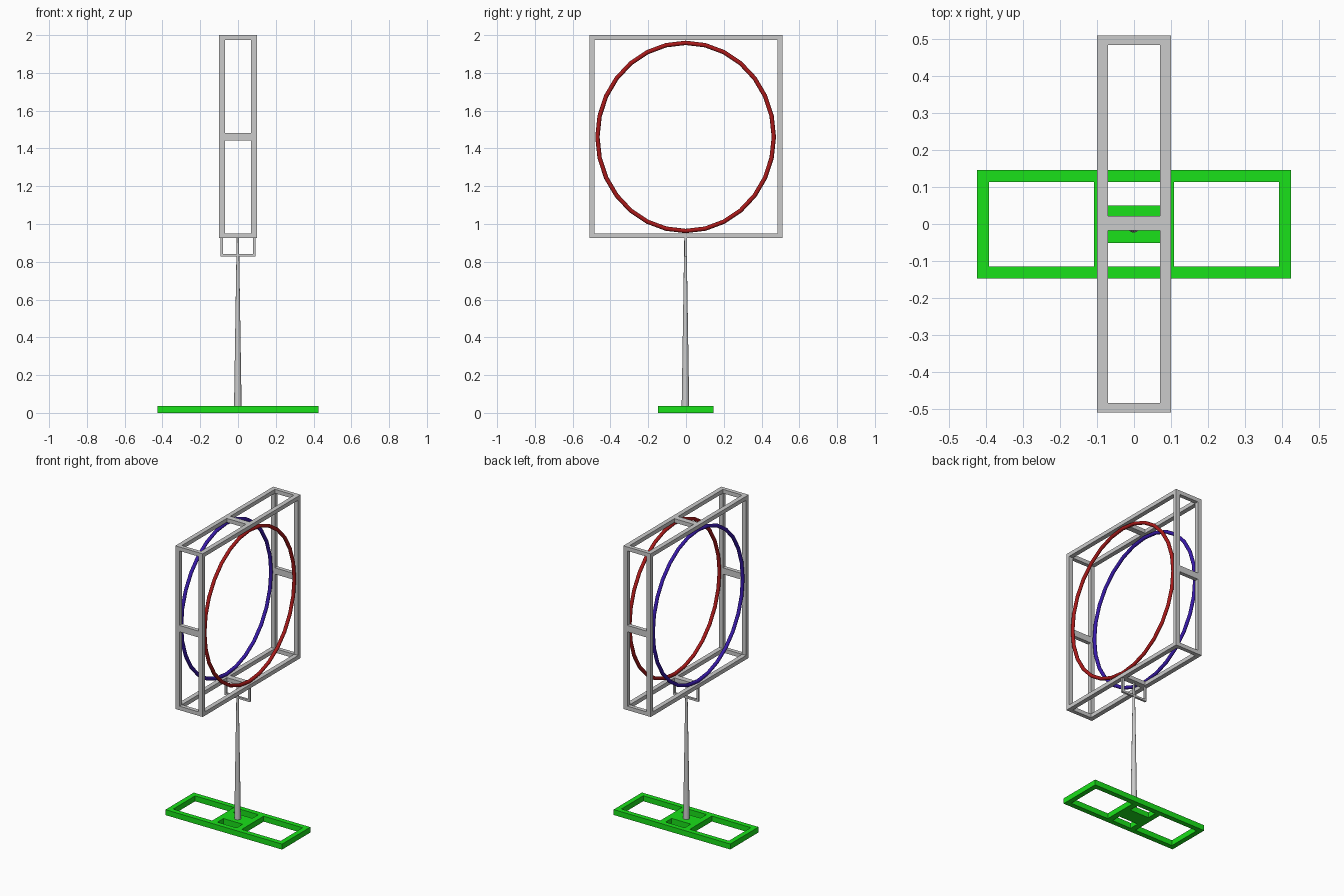
import bpy, bmesh, math
from mathutils import Matrix, Vector

if "Cube" in bpy.data.objects:
    bpy.data.objects.remove(bpy.data.objects["Cube"])


def material(name, rgb):
    m = bpy.data.materials.new(name)
    m.diffuse_color = (*rgb, 1)
    m.use_nodes = True
    m.node_tree.nodes["Principled BSDF"].inputs["Base Color"].default_value = m.diffuse_color
    return m


def finish(name, bm, mat=None):
    bmesh.ops.recalc_face_normals(bm, faces=bm.faces)
    me = bpy.data.meshes.new(name)
    bm.to_mesh(me)
    bm.free()
    ob = bpy.data.objects.new(name, me)
    bpy.context.collection.objects.link(ob)
    if mat:
        me.materials.append(mat)
    return ob


def box(bm, x, y, z):
    lo, hi = Vector((x[0], y[0], z[0])), Vector((x[1], y[1], z[1]))
    mtx = Matrix.Translation((lo + hi) / 2) @ Matrix.Diagonal((*(hi - lo), 1))
    bmesh.ops.create_cube(bm, size=1, matrix=mtx)


def span(c, h):
    return (c - h, c + h)


green = material("green", (0.01, 0.75, 0.01))
red = material("red", (0.4, 0.01, 0.01))
blue = material("blue", (0.04, 0.01, 0.4))

# Base: one plate with two large windows and two small slots
xs = [-0.425, -0.392, -0.108, -0.07, 0.07, 0.108, 0.392, 0.425]
ys = [-0.148, -0.115, -0.052, 0.05, 0.113, 0.146]
holes = {(i, j) for i in (1, 5) for j in (1, 2, 3)} | {(3, 1), (3, 3)}
bm = bmesh.new()
grid = [[bm.verts.new((x, y, 0)) for y in ys] for x in xs]
for i in range(len(xs) - 1):
    for j in range(len(ys) - 1):
        if (i, j) not in holes:
            bm.faces.new((grid[i][j], grid[i + 1][j], grid[i + 1][j + 1], grid[i][j + 1]))
ext = bmesh.ops.extrude_face_region(bm, geom=bm.faces[:], use_keep_orig=True)
bmesh.ops.translate(bm, vec=(0, 0, 0.036),
                    verts=[v for v in ext["geom"] if isinstance(v, bmesh.types.BMVert)])
finish("base", bm, green)

# Tapered pole
bm = bmesh.new()
bmesh.ops.create_cone(bm, cap_ends=True, segments=16, radius1=0.02, radius2=0.006,
                      depth=0.895, matrix=Matrix.Translation((-0.001, -0.003, 0.0355 + 0.4475)))
pole = finish("pole", bm)
for p in pole.data.polygons:
    p.use_smooth = len(p.vertices) == 4

# U-shaped bracket holding the frame
bm = bmesh.new()
box(bm, (-0.093, 0.093), span(-0.002, 0.007), (0.829, 0.842))
for s in (-1, 1):
    box(bm, span(s * 0.0865, 0.0065), span(-0.002, 0.007), (0.842, 0.928))
finish("bracket", bm)

# Open box frame of square bars
W, D, Z0, Z1, T, TX = 0.1, 0.51, 0.925, 2.0, 0.026, 0.03
bm = bmesh.new()
gap = (-W + TX, W - TX)
rails = [(Z0, Z0 + T), (Z1 - T, Z1)]
posts = [(-D, -D + T), (D - T, D)]
for x in ((-W, -W + TX), (W - TX, W)):
    for z in rails:
        box(bm, x, (-D, D), z)
    for y in posts:
        box(bm, x, y, (Z0 + T, Z1 - T))
# spacers at the corners and halfway along every side
for y in posts + [span(0.002, 0.019)]:
    for z in rails:
        box(bm, gap, y, z)
for y in posts:
    box(bm, gap, y, span(1.462, 0.021))
finish("frame", bm)

# Two upright coil rings, 28 sided
N, M, R = 28, 10, 0.0115
for name, x0, mat in (("red_ring", 0.085, red), ("blue_ring", -0.085, blue)):
    bm = bmesh.new()
    loops = []
    for i in range(N):
        a = 2 * math.pi * i / N
        loop = []
        for j in range(M):
            b = 2 * math.pi * j / M
            loop.append(bm.verts.new((x0 + R * math.sin(b),
                                      -0.002 + (0.467 + R * math.cos(b)) * math.sin(a),
                                      1.461 + (0.498 + R * math.cos(b)) * math.cos(a))))
        loops.append(loop)
    for i in range(N):
        p, q = loops[i], loops[(i + 1) % N]
        for j in range(M):
            k = (j + 1) % M
            bm.faces.new((p[j], q[j], q[k], p[k])).smooth = True
    finish(name, bm, mat)
